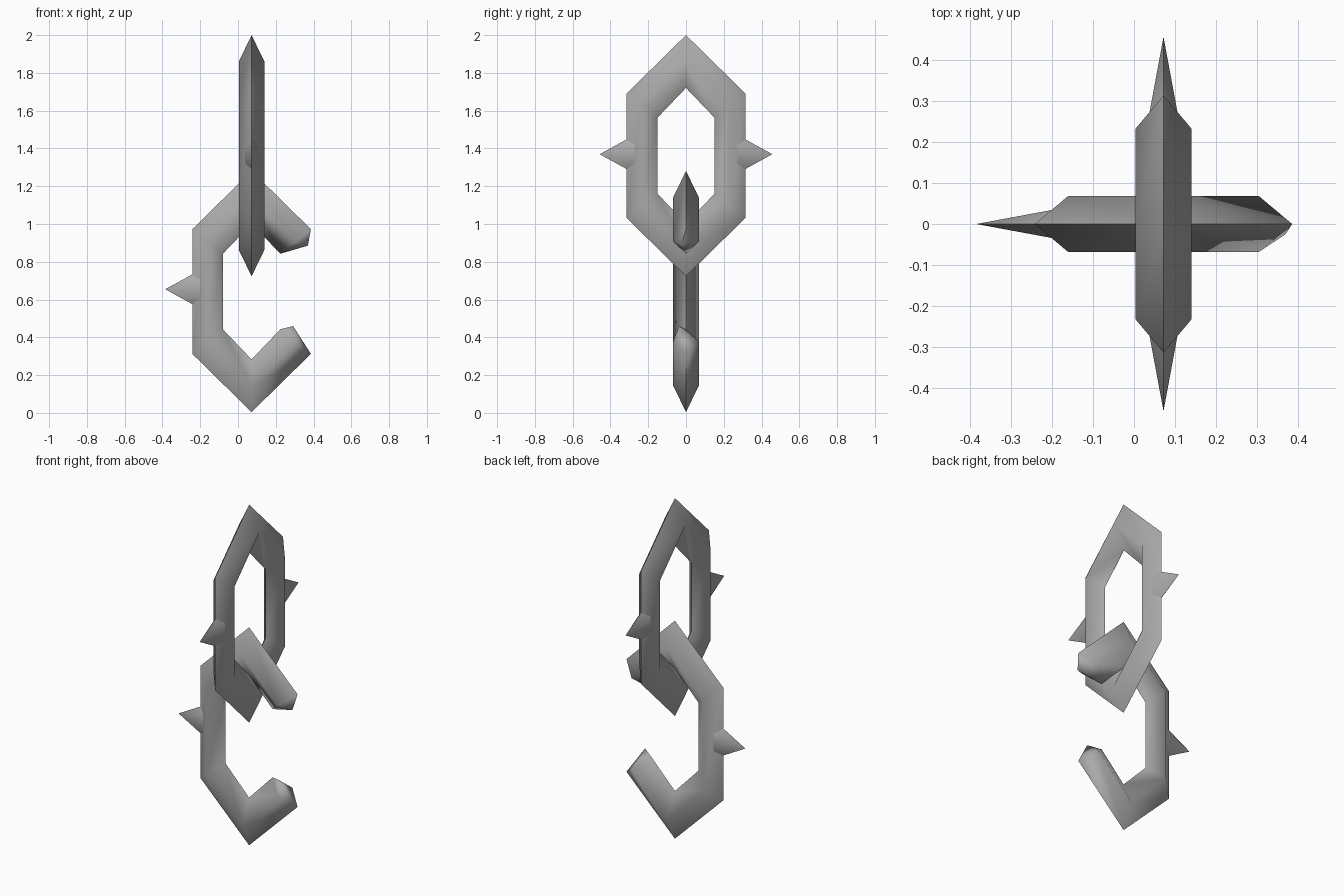
import bpy
import bmesh
import math
from mathutils import Vector, Matrix

if "Cube" in bpy.data.objects:
    bpy.data.objects.remove(bpy.data.objects["Cube"], do_unlink=True)

CENTRE_X = 0.072
HALF_DEPTH = 0.068

metal = bpy.data.materials.new("grey_metal")
metal.use_nodes = True
grey = (0.4, 0.4, 0.4, 1)
metal.diffuse_color = grey
metal.node_tree.nodes["Principled BSDF"].inputs["Base Color"].default_value = grey


def hexagon(apex, side, shoulder):
    """Elongated hexagon, from lower right through bottom, left and top to upper right."""
    return [(side, -shoulder), (0, -apex), (-side, -shoulder),
            (-side, shoulder), (0, apex), (side, shoulder)]


OUTER = hexagon(0.6385, 0.314, 0.33)
MIDDLE = hexagon(0.498, 0.233, 0.265)
INNER = hexagon(0.359, 0.152, 0.2)


def finish(name, bm, matrix):
    bmesh.ops.recalc_face_normals(bm, faces=bm.faces)
    mesh = bpy.data.meshes.new(name)
    bm.to_mesh(mesh)
    bm.free()
    mesh.transform(matrix)
    mesh.materials.append(metal)
    obj = bpy.data.objects.new(name, mesh)
    bpy.context.collection.objects.link(obj)
    bpy.ops.object.select_all(action='DESELECT')
    obj.select_set(True)
    bpy.context.view_layer.objects.active = obj
    bpy.ops.object.shade_smooth_by_angle(angle=math.radians(90))
    return obj


def link(name, matrix, tips=None):
    """Diamond-section chain link; with tips given, the right side is broken open."""
    bm = bmesh.new()
    rings = []
    for o, m, i in zip(OUTER, MIDDLE, INNER):
        rings.append([bm.verts.new(p) for p in (
            (o[0], 0, o[1]), (m[0], -HALF_DEPTH, m[1]),
            (i[0], 0, i[1]), (m[0], HALF_DEPTH, m[1]))])
    spans = list(zip(rings, rings[1:]))
    if tips is None:
        spans.append((rings[-1], rings[0]))
    for a, b in spans:
        for k in range(4):
            n = (k + 1) % 4
            bm.faces.new((a[k], a[n], b[n], b[k]))
    # Jagged broken ends
    if tips:
        for ring, tip in zip((rings[0], rings[-1]), tips):
            peak = bm.verts.new(tip)
            for k in range(4):
                bm.faces.new((ring[k], ring[(k + 1) % 4], peak))
    return finish(name, bm, matrix)


def spike(name, matrix, side):
    """Flattened six-sided spike pointing out along local x."""
    bm = bmesh.new()
    bmesh.ops.create_cone(bm, cap_ends=True, segments=6, radius1=1, radius2=0, depth=1)
    bmesh.ops.remove_doubles(bm, verts=bm.verts, dist=0.001)
    for v in bm.verts:
        x, y, z = v.co
        # local base turned so a corner points along y, tall along z
        v.co = Vector((side * (0.27 + 0.187 * (z + 0.5)), x * 0.04, y * 0.103))
    return finish(name, bm, matrix)


# Upper closed link, turned to face sideways
upper = Matrix.Translation((CENTRE_X, 0, 1.3615)) @ Matrix.Rotation(math.pi / 2, 4, 'Z')
link("closed_link", upper)
spike("closed_link_back_spike", upper @ Matrix.Translation((0, 0, 0.008)), 1)
spike("closed_link_front_spike", upper @ Matrix.Translation((0, 0, 0.008)), -1)

# Lower broken link
lower = Matrix.Translation((CENTRE_X, 0, 0.6425))
link("broken_link", lower, tips=((0.22, -0.038, -0.183), (0.298, -0.025, 0.243)))
spike("broken_link_spike", lower @ Matrix.Translation((0, 0, 0.012)), -1)
